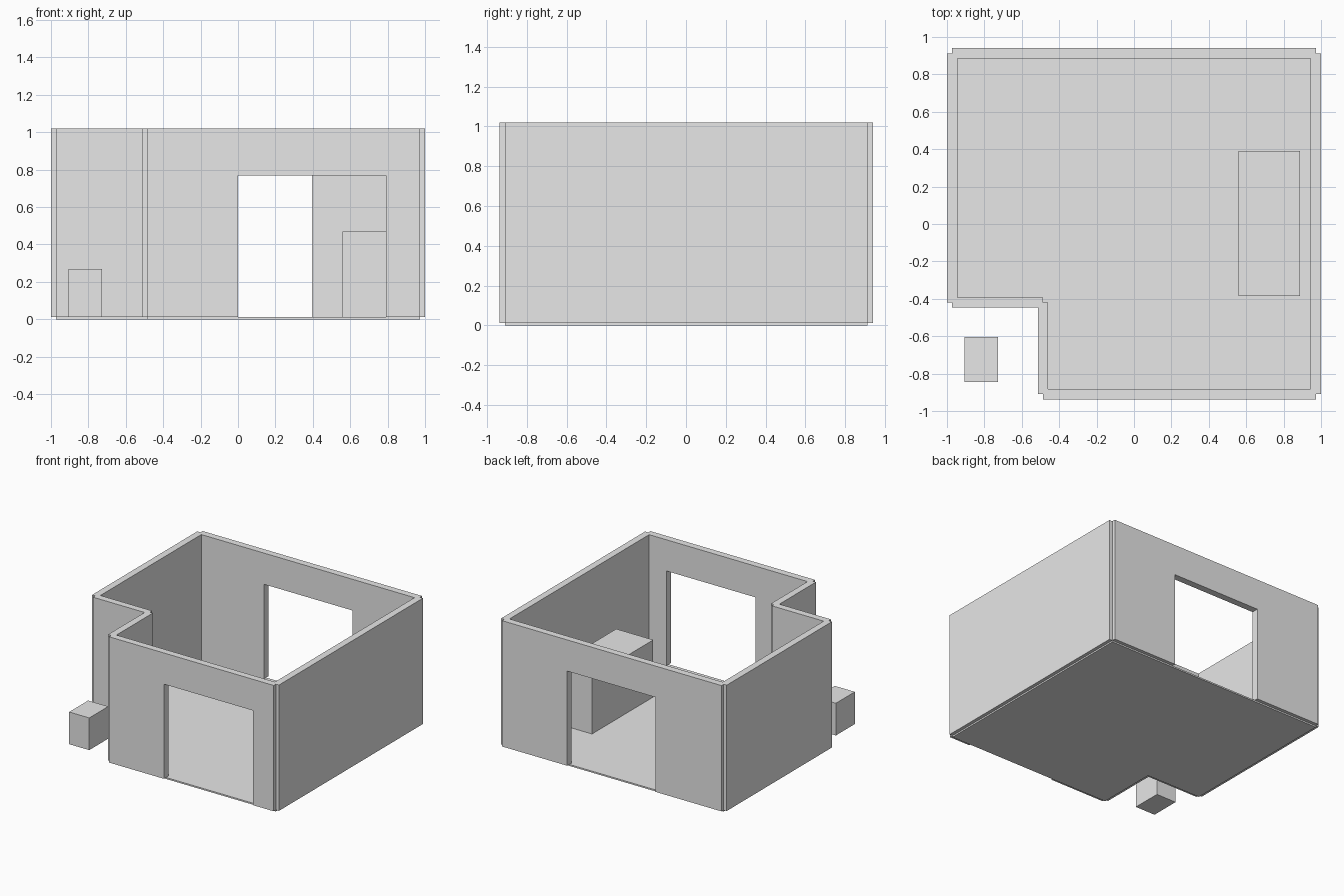
import bpy, bmesh
from mathutils import Vector

if "Cube" in bpy.data.objects:
    bpy.data.objects.remove(bpy.data.objects["Cube"])

FLOOR_Z, WALL_Z, DOOR_Z = 0.012, 1.02, 0.77
THICK = 0.055

grey = bpy.data.materials.new("plain grey")
grey.diffuse_color = (0.8, 0.8, 0.8, 1)
grey.use_nodes = True
grey.node_tree.nodes["Principled BSDF"].inputs["Base Color"].default_value = grey.diffuse_color


def prism(name, points, direction):
    """Extrude a flat outline along a direction into a closed solid."""
    bm = bmesh.new()
    face = bm.faces.new([bm.verts.new(p) for p in points])
    ext = bmesh.ops.extrude_face_region(bm, geom=[face], use_keep_orig=True)
    moved = [g for g in ext["geom"] if isinstance(g, bmesh.types.BMVert)]
    bmesh.ops.translate(bm, verts=moved, vec=direction)
    bmesh.ops.recalc_face_normals(bm, faces=bm.faces)
    me = bpy.data.meshes.new(name)
    bm.to_mesh(me)
    bm.free()
    me.materials.append(grey)
    ob = bpy.data.objects.new(name, me)
    bpy.context.collection.objects.link(ob)
    return ob


def box(name, x0, x1, y0, y1, z0, z1):
    pts = [(x0, y0, z0), (x1, y0, z0), (x1, y1, z0), (x0, y1, z0)]
    return prism(name, pts, Vector((0, 0, z1 - z0)))


def wall(name, a, b, door=None):
    """Wall centred on the line a-b; door = (start, end) distance along it."""
    a, b = Vector((*a, 0)), Vector((*b, 0))
    along = (b - a).normalized()
    side = Vector((-along.y, along.x, 0)) * THICK
    outline = [(0, FLOOR_Z)]
    if door:
        s, e = door
        outline += [(s, FLOOR_Z), (s, DOOR_Z), (e, DOOR_Z), (e, FLOOR_Z)]
    length = (b - a).length
    outline += [(length, FLOOR_Z), (length, WALL_Z), (0, WALL_Z)]
    pts = [a + along * d + Vector((0, 0, z)) - side / 2 for d, z in outline]
    return prism(name, pts, side)


# Corner points of the L-shaped room, on the wall centre lines
L, R, F, B = -0.9725, 0.9725, -0.91, 0.9125
SX, SY = -0.487, -0.42
corners = [(L, B), (L, SY), (SX, SY), (SX, F), (R, F), (R, B)]
names = ["left_wall", "step_front_wall", "step_side_wall",
         "front_wall", "right_wall", "back_wall"]
doors = {"front_wall": (0.0 - SX, 0.79 - SX),
         "back_wall": (R - 0.395, R + 0.39)}

# Floor slab and walls
prism("floor", [(x, y, 0) for x, y in corners], Vector((0, 0, FLOOR_Z)))
for i, n in enumerate(names):
    wall(n, corners[i], corners[(i + 1) % 6], doors.get(n))

# Counter inside and small block outside
box("counter", 0.56, 0.888, -0.385, 0.39, FLOOR_Z, 0.47)
box("outside_block", -0.905, -0.727, -0.845, -0.605, FLOOR_Z, 0.27)
